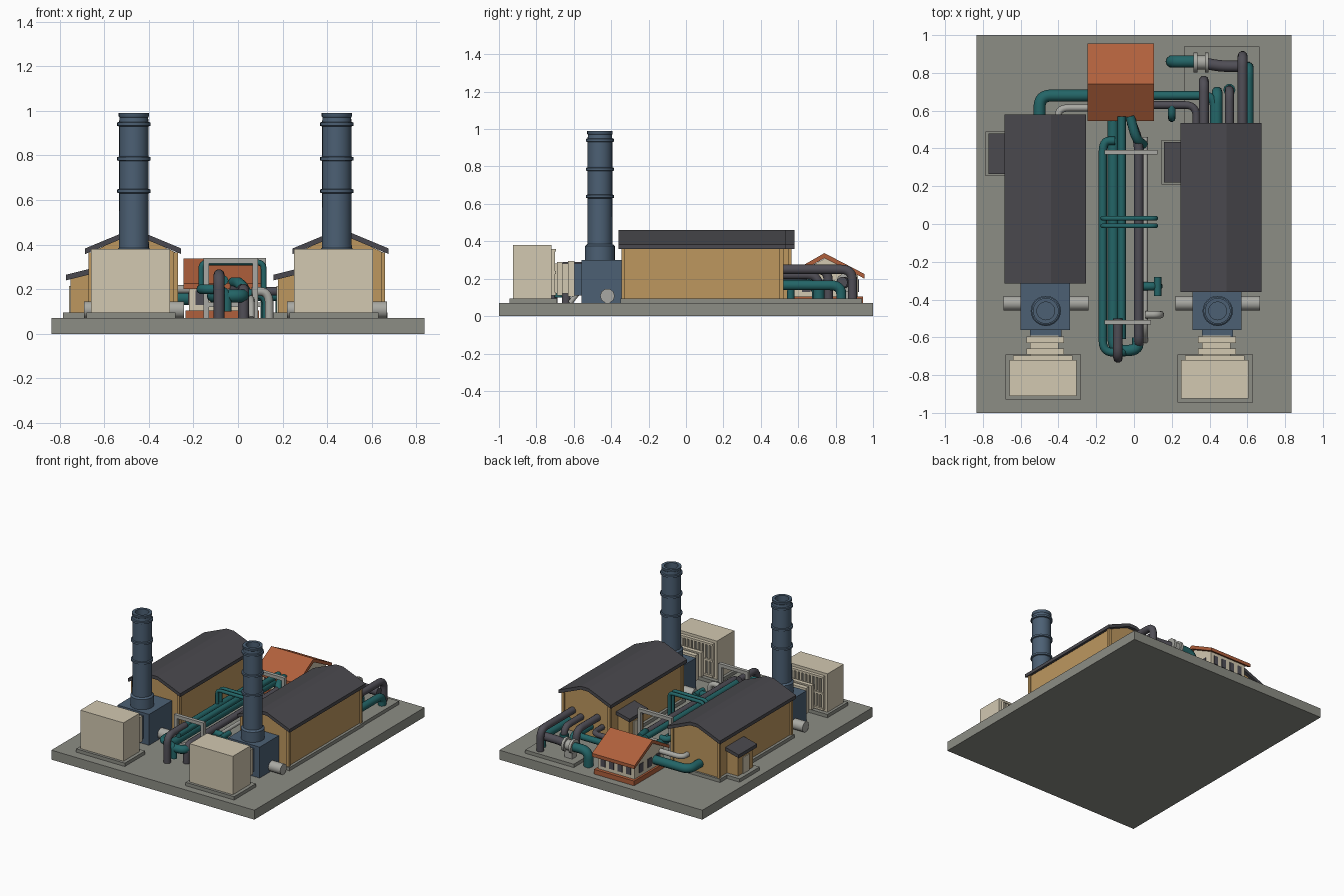
import bpy
import bmesh
import math
from mathutils import Vector

if "Cube" in bpy.data.objects:
    bpy.data.objects.remove(bpy.data.objects["Cube"], do_unlink=True)


def material(name, code):
    channels = [int(code[i:i + 2], 16) / 255 for i in (0, 2, 4)]
    rgba = [((c + 0.055) / 1.055) ** 2.4 for c in channels] + [1]
    mat = bpy.data.materials.new(name)
    mat.use_nodes = True
    mat.diffuse_color = rgba
    mat.node_tree.nodes["Principled BSDF"].inputs["Base Color"].default_value = rgba
    return mat


concrete = material("concrete", "8C8D85")
cream = material("cream panel", "D2C8B1")
tan = material("tan cladding", "BD975F")
slate = material("slate roof", "4A494E")
terracotta = material("terracotta", "B0603C")
steel = material("blue steel", "4C6074")
teal = material("teal pipe", "236567")
dark = material("dark pipe", "504E56")
pale = material("pale grey metal", "A9A9A3")


def finish(name, bm, mat, smooth=False):
    bmesh.ops.recalc_face_normals(bm, faces=bm.faces)
    mesh = bpy.data.meshes.new(name)
    bm.to_mesh(mesh)
    bm.free()
    mesh.materials.append(mat)
    obj = bpy.data.objects.new(name, mesh)
    bpy.context.collection.objects.link(obj)
    if smooth:
        bpy.ops.object.select_all(action="DESELECT")
        obj.select_set(True)
        bpy.context.view_layer.objects.active = obj
        bpy.ops.object.shade_smooth_by_angle(angle=math.radians(40))
    return obj


def box(name, mat, xs, ys, zs):
    bm = bmesh.new()
    bmesh.ops.create_cube(bm, size=1)
    for v in bm.verts:
        for i, span in enumerate((xs, ys, zs)):
            v.co[i] = span[0] if v.co[i] < 0 else span[1]
    return finish(name, bm, mat)


def prism(name, mat, profile, span, along_x=False):
    """Extrude a (horizontal, z) outline along y, or along x."""
    bm = bmesh.new()

    def ring(d):
        return [bm.verts.new((d, a, z) if along_x else (a, d, z)) for a, z in profile]

    low, high = ring(span[0]), ring(span[1])
    bm.faces.new(low)
    bm.faces.new(high)
    for i in range(len(low)):
        j = (i + 1) % len(low)
        bm.faces.new((low[i], low[j], high[j], high[i]))
    return finish(name, bm, mat)


def lathe(name, mat, profile, x, y, sides=24):
    bm = bmesh.new()
    rings = []
    for r, z in profile:
        angles = [math.tau * k / sides for k in range(sides)]
        rings.append([bm.verts.new((x + r * math.cos(a), y + r * math.sin(a), z)) for a in angles])
    for a, b in zip(rings, rings[1:]):
        for i in range(sides):
            j = (i + 1) % sides
            bm.faces.new((a[i], a[j], b[j], b[i]))
    bm.faces.new(rings[0])
    bm.faces.new(rings[-1])
    return finish(name, bm, mat, True)


def pipe(name, mat, radius, *points, bend=0.06):
    """Round tube through the points with filleted corners."""
    pts = [Vector(p) for p in points]
    path = [pts[0]]
    for a, b, c in zip(pts, pts[1:], pts[2:]):
        start = b + (a - b).normalized() * min(bend, (a - b).length * 0.49)
        end = b + (c - b).normalized() * min(bend, (c - b).length * 0.49)
        for k in range(7):
            t = k / 6
            path.append(start * (1 - t) ** 2 + b * 2 * t * (1 - t) + end * t * t)
    path.append(pts[-1])
    curve = bpy.data.curves.new(name, "CURVE")
    curve.dimensions = "3D"
    curve.bevel_depth = radius
    curve.bevel_resolution = 3
    curve.use_fill_caps = True
    spline = curve.splines.new("POLY")
    spline.points.add(len(path) - 1)
    for p, co in zip(spline.points, path):
        p.co = (*co, 1)
    curve.materials.append(mat)
    obj = bpy.data.objects.new(name, curve)
    bpy.context.collection.objects.link(obj)
    return obj


GROUND = 0.07
PLINTH = 0.095
box("base_slab", concrete, (-0.835, 0.835), (-1, 1), (0, GROUND))


def hall(side, x, dy):
    front, back = -0.29 + dy, 0.555 + dy
    box(side + "_hall_plinth", concrete, (x - 0.21, x + 0.21), (front - 0.015, back + 0.015), (GROUND, PLINTH))
    gable = [(x - 0.19, GROUND), (x + 0.19, GROUND), (x + 0.19, 0.365),
             (x + 0.03, 0.44), (x - 0.03, 0.44), (x - 0.19, 0.365)]
    prism(side + "_hall_walls", tan, gable, (front, back))
    top = [(-0.215, 0.383), (-0.03, 0.46), (0.03, 0.46), (0.215, 0.383)]
    under = [(a, z - 0.025) for a, z in reversed(top)]
    prism(side + "_hall_roof", slate, [(x + a, z) for a, z in top + under], (front - 0.025, back + 0.025))
    # Corner posts
    for sx in (-0.19, 0.19):
        for y in (front, back):
            box(side + "_hall_post", tan, (x + sx - 0.01, x + sx + 0.01), (y - 0.01, y + 0.01), (PLINTH, 0.365))
    # Lean-to entrance
    ys = (0.285 + dy, 0.46 + dy)
    box(side + "_annex_plinth", concrete, (x - 0.315, x - 0.18), (ys[0] - 0.03, ys[1] + 0.03), (GROUND, PLINTH))
    walls = [(x - 0.28, GROUND), (x - 0.18, GROUND), (x - 0.18, 0.275), (x - 0.28, 0.245)]
    prism(side + "_annex_walls", tan, walls, ys)
    lid = [(x - 0.3, 0.24), (x - 0.18, 0.27), (x - 0.18, 0.295), (x - 0.3, 0.265)]
    prism(side + "_annex_roof", slate, lid, (ys[0] - 0.02, ys[1] + 0.02))
    box(side + "_annex_door", cream, (x - 0.287, x - 0.279), (ys[0] + 0.05, ys[1] - 0.05), (PLINTH, 0.215))


def equipment(side, x, dy):
    # Intake housing with a ribbed rear face
    front = -0.91 + dy / 3
    box(side + "_intake_plinth", concrete, (x - 0.21, x + 0.19), (front - 0.02, -0.69), (GROUND, PLINTH))
    box(side + "_intake_housing", cream, (x - 0.19, x + 0.165), (front, -0.72), (PLINTH, 0.38))
    for z in (0.11, 0.225, 0.345):
        box(side + "_intake_rail", cream, (x - 0.17, x + 0.145), (-0.72, -0.695), (z, z + 0.015))
    for k in range(11):
        rib = x - 0.17 + k * 0.03
        box(side + "_intake_rib", cream, (rib, rib + 0.015), (-0.72, -0.7), (0.11, 0.36))
    box(side + "_intake_grille", pale, (x - 0.165, x + 0.14), (-0.722, -0.714), (0.115, 0.355))
    # Connecting duct
    box(side + "_duct_neck", cream, (x - 0.08, x + 0.07), (-0.72, -0.59), (0.12, 0.28))
    box(side + "_duct_collar", cream, (x - 0.1, x + 0.1), (-0.69, -0.66), (0.11, 0.29))
    box(side + "_duct_flange", cream, (x - 0.1, x + 0.1), (-0.63, -0.595), (0.105, 0.295))
    box(side + "_duct_throat", steel, (x - 0.08, x + 0.085), (-0.6, -0.55), (0.11, 0.28))
    # Exhaust block and stack
    box(side + "_exhaust_block", steel, (x - 0.13, x + 0.13), (-0.56, -0.29 + dy), (GROUND, 0.3))
    outline = [(0.08, 0.29), (0.08, 0.375), (0.067, 0.385)]
    for z in (0.64, 0.785, 0.94):
        outline += [(0.066, z - 0.01), (0.075, z - 0.007), (0.075, z + 0.007), (0.066, z + 0.01)]
    outline += [(0.064, 0.97), (0.068, 0.975), (0.068, 0.99), (0.047, 0.99), (0.047, 0.93)]
    lathe(side + "_stack", steel, outline, x + 0.003, -0.46)
    pipe(side + "_side_drum", pale, 0.039, (x - 0.22, -0.42, 0.108), (x + 0.228, -0.42, 0.108))


for side, hall_x, kit_x, dy in (("right", -0.47, -0.47, 0), ("left", 0.46, 0.44, -0.045)):
    hall(side, hall_x, dy)
    equipment(side, kit_x, dy)

# Control house with terracotta roof
box("house_plinth", terracotta, (-0.235, 0.095), (0.56, 0.945), (GROUND, 0.105))
prism("house_walls", cream, [(0.58, 0.1), (0.92, 0.1), (0.92, 0.22), (0.745, 0.31), (0.58, 0.22)], (-0.22, 0.08), True)
prism("house_roof", terracotta, [(0.545, 0.225), (0.74, 0.337), (0.955, 0.225), (0.955, 0.2), (0.74, 0.31), (0.545, 0.2)],
      (-0.245, 0.105), True)
for k in range(4):
    wx = -0.19 + k * 0.07
    for y in (0.58, 0.92):
        box("house_window", dark, (wx, wx + 0.035), (y - 0.004, y + 0.004), (0.13, 0.195))
for k in range(3):
    wy = 0.62 + k * 0.1
    for wx in (-0.22, 0.08):
        box("house_side_window", dark, (wx - 0.004, wx + 0.004), (wy, wy + 0.045), (0.13, 0.195))

# Gantries over the pipe rack
for y, right in ((0.38, 0.125), (-0.52, 0.09)):
    for x in (-0.155, right - 0.025):
        box("gantry_post", pale, (x, x + 0.025), (y - 0.013, y + 0.013), (GROUND, 0.34))
    box("gantry_beam", pale, (-0.155, right), (y - 0.013, y + 0.013), (0.315, 0.34))
    box("gantry_shelf", pale, (-0.155, right), (y - 0.013, y + 0.013), (0.12, 0.14))

# Long pipe runs
pipe("outer_run", teal, 0.022, (-0.1, 0.44, 0.2), (-0.165, 0.44, 0.2), (-0.165, -0.68, 0.2), (-0.05, -0.68, 0.2), (-0.05, -0.68, 0.1))
pipe("main_run", teal, 0.03, (-0.11, 0.57, 0.17), (-0.11, -0.67, 0.17), (0.02, -0.67, 0.17), (0.02, -0.6, 0.17))
pipe("upper_run", teal, 0.022, (-0.065, 0.57, 0.24), (-0.065, -0.61, 0.24))
pipe("drop_run", dark, 0.025, (-0.085, -0.5, 0.265), (-0.085, -0.71, 0.265), (-0.085, -0.71, GROUND))
pipe("return_run", dark, 0.025, (-0.015, 0.54, 0.2), (0.025, 0.44, 0.2), (0.025, -0.64, 0.2), (0.025, -0.64, GROUND))
pipe("teal_return_end", teal, 0.025, (-0.02, 0.57, 0.23), (0.01, 0.45, 0.23), (0.05, 0.42, 0.16))
pipe("pale_run", pale, 0.014, (0.06, 0.46, 0.16), (0.06, -0.55, 0.16), (0.06, -0.62, GROUND))
for y in (0.03, -0.01):
    pipe("expansion_loop", teal, 0.013, (-0.165, y, 0.2), (-0.165, y, 0.32), (0.115, y, 0.32), (0.115, y, GROUND), bend=0.03)
pipe("valve_branch", teal, 0.022, (0.02, -0.33, 0.18), (0.13, -0.33, 0.18), (0.13, -0.33, GROUND))
pipe("valve_body", teal, 0.02, (0.125, -0.28, 0.18), (0.125, -0.38, 0.18))
pipe("pale_drain", pale, 0.02, (0.06, -0.48, 0.19), (0.14, -0.48, 0.19), (0.14, -0.48, GROUND))

# Links from the halls to the control house
pipe("right_hall_feed", teal, 0.032, (-0.5, 0.54, 0.16), (-0.5, 0.68, 0.16), (-0.22, 0.68, 0.16))
pipe("right_hall_return", pale, 0.019, (-0.4, 0.54, 0.2), (-0.4, 0.615, 0.2), (-0.22, 0.615, 0.2))
pipe("left_hall_feed", teal, 0.023, (0.07, 0.68, 0.17), (0.425, 0.68, 0.17), (0.425, 0.5, 0.17))
pipe("left_hall_return", dark, 0.02, (0.07, 0.63, 0.19), (0.33, 0.63, 0.19), (0.33, 0.5, 0.19))
pipe("feed_drop", teal, 0.02, (0.2, 0.63, 0.19), (0.2, 0.56, 0.19), (0.2, 0.56, GROUND))

# Pipe yard behind the left hall
box("yard_plinth", concrete, (0.265, 0.665), (0.5, 0.94), (GROUND, PLINTH))
pipe("yard_inner", dark, 0.026, (0.37, 0.5, 0.25), (0.37, 0.76, 0.25), (0.37, 0.76, GROUND))
pipe("yard_middle", dark, 0.024, (0.505, 0.5, 0.22), (0.505, 0.71, 0.22), (0.505, 0.71, GROUND))
pipe("yard_middle_collar", teal, 0.032, (0.505, 0.71, PLINTH), (0.505, 0.71, 0.17))
pipe("yard_low", teal, 0.028, (0.44, 0.5, 0.17), (0.44, 0.7, 0.17), (0.44, 0.7, GROUND))
pipe("yard_outer", dark, 0.026, (0.575, 0.5, 0.25), (0.575, 0.89, 0.25), (0.575, 0.89, GROUND))
pipe("yard_outer_low", teal, 0.028, (0.605, 0.5, 0.165), (0.605, 0.83, 0.165), (0.605, 0.83, GROUND))
pipe("yard_inlet", teal, 0.033, (0.2, 0.86, GROUND), (0.2, 0.86, 0.18), (0.32, 0.86, 0.18))
pipe("yard_cross", dark, 0.03, (0.34, 0.86, 0.18), (0.45, 0.835, 0.18), (0.575, 0.835, 0.18))
for x in (0.315, 0.375):
    pipe("yard_flange", pale, 0.052, (x, 0.855, 0.18), (x + 0.02, 0.855, 0.18))
pipe("yard_coupling", pale, 0.038, (0.32, 0.855, 0.18), (0.39, 0.855, 0.18))
box("yard_support", pale, (0.32, 0.385), (0.83, 0.88), (PLINTH, 0.15))
